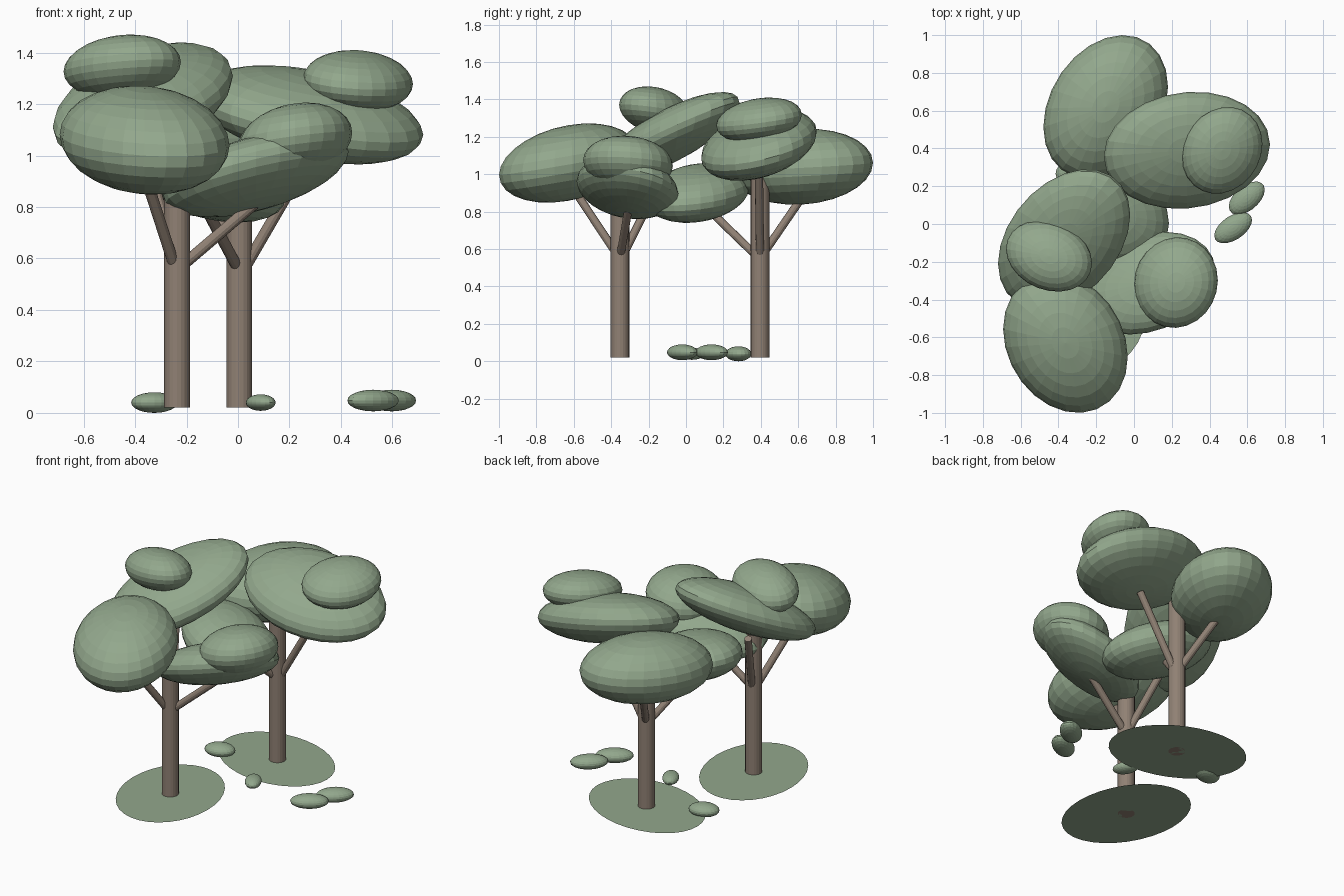
import bpy, bmesh, math
from mathutils import Matrix, Vector

if "Cube" in bpy.data.objects:
    bpy.data.objects.remove(bpy.data.objects["Cube"])


def material(name, rgb):
    m = bpy.data.materials.new(name)
    m.diffuse_color = (*rgb, 1)
    m.use_nodes = True
    m.node_tree.nodes["Principled BSDF"].inputs["Base Color"].default_value = m.diffuse_color
    return m


LEAF = material("leaf green", (0.29, 0.39, 0.265))
BARK = material("bark brown", (0.28, 0.22, 0.175))


def finish(bm, name, mat):
    mesh = bpy.data.meshes.new(name)
    bm.to_mesh(mesh)
    bm.free()
    mesh.materials.append(mat)
    obj = bpy.data.objects.new(name, mesh)
    bpy.context.collection.objects.link(obj)
    return obj


def lean_matrix(half, lean):
    """Scale and shear a unit sphere to given half extents, leaning in xy, xz, yz."""
    hx, hy, hz = half
    xy, xz, yz = lean
    c = math.sqrt(1 - xy * xy)
    k = (yz - xy * xz) / c
    return Matrix(((hx, 0, 0, 0),
                   (hy * xy, hy * c, 0, 0),
                   (hz * xz, hz * k, hz * math.sqrt(max(0, 1 - xz * xz - k * k)), 0),
                   (0, 0, 0, 1)))


def blob(name, centre, half, lean=(0, 0, 0), segments=24, rings=14):
    bm = bmesh.new()
    bmesh.ops.create_uvsphere(bm, u_segments=segments, v_segments=rings, radius=1)
    bm.transform(Matrix.Translation(centre) @ lean_matrix(half, lean))
    return finish(bm, name, LEAF)


def pole(name, start, end, radius, sides=16):
    a, b = Vector(start), Vector(end)
    bm = bmesh.new()
    bmesh.ops.create_cone(bm, cap_ends=True, segments=sides, radius1=radius,
                          radius2=radius, depth=(b - a).length)
    turn = (b - a).to_track_quat('Z', 'Y').to_matrix().to_4x4()
    bm.transform(Matrix.Translation((a + b) / 2) @ turn)
    return finish(bm, name, BARK)


def ground_patch(name, centre, half, lean):
    bm = bmesh.new()
    bmesh.ops.create_circle(bm, cap_ends=True, segments=32, radius=1)
    bm.transform(Matrix.Translation(centre) @ lean_matrix((*half, 1), (lean, 0, 0)))
    return finish(bm, name, LEAF)


# Trunks
pole("front_trunk", (-0.237, -0.353, 0.02), (-0.237, -0.353, 0.92), 0.05, 20)
pole("back_trunk", (0.005, 0.396, 0.02), (0.005, 0.396, 1.02), 0.05, 20)

# Branches
branches = {
    "front_branch": [((-0.25, -0.375, 0.58), (-0.37, -0.62, 0.95)),
                     ((-0.22, -0.35, 0.57), (0.12, -0.30, 0.86)),
                     ((-0.24, -0.33, 0.58), (-0.36, -0.12, 1.0))],
    "back_branch": [((-0.005, 0.37, 0.57), (-0.16, 0.07, 0.86)),
                    ((0.0, 0.41, 0.57), (-0.14, 0.65, 0.92)),
                    ((0.03, 0.396, 0.57), (0.28, 0.39, 1.0))],
}
for name, pairs in branches.items():
    for i, (start, end) in enumerate(pairs, 1):
        pole(f"{name}_{i}", start, end, 0.022, 12)

# Front tree canopy
blob("front_canopy_upper", (-0.37, -0.08, 1.21), (0.35, 0.37, 0.23), (0.35, 0.43, 0.74))
blob("front_canopy_outer", (-0.363, -0.63, 1.06), (0.33, 0.37, 0.212), (-0.2, -0.1, 0.3))
blob("front_canopy_top", (-0.45, -0.17, 1.345), (0.228, 0.188, 0.125), (-0.2, 0.15, -0.2))
blob("front_canopy_lower", (0.07, -0.313, 0.93), (0.36, 0.272, 0.17), (0.25, 0.5, -0.2))
blob("front_canopy_side", (0.222, -0.31, 1.06), (0.222, 0.24, 0.146), (0.05, 0.2, -0.1))

# Back tree canopy
blob("back_canopy_outer", (-0.15, 0.62, 1.04), (0.33, 0.38, 0.203), (0.28, 0, 0.1))
blob("back_canopy_upper", (0.28, 0.39, 1.158), (0.44, 0.31, 0.193), (0.1, -0.4, 0.35))
blob("back_canopy_top", (0.467, 0.39, 1.29), (0.213, 0.23, 0.12), (0.15, -0.1, 0.25))
blob("back_canopy_lower", (-0.12, 0.06, 0.9), (0.305, 0.28, 0.16), (-0.2, -0.4, 0.2))

# Small ground bushes
bushes = [((0.525, -0.02, 0.048), (0.1, 0.082, 0.042), 0.5),
          ((0.597, 0.137, 0.048), (0.095, 0.088, 0.042), 0.5),
          ((-0.325, 0.28, 0.04), (0.09, 0.07, 0.04), 0.2),
          ((0.088, 0.03, 0.04), (0.058, 0.074, 0.032), -0.4)]
for i, (centre, half, lean) in enumerate(bushes, 1):
    blob(f"ground_bush_{i}", centre, half, (lean, 0, 0), 20, 12)

# Flat ground patches under the trees
ground_patch("front_ground_patch", (-0.237, -0.353, 0.02), (0.31, 0.41), -0.145)
ground_patch("back_ground_patch", (0.0, 0.396, 0.02), (0.405, 0.314), -0.21)
